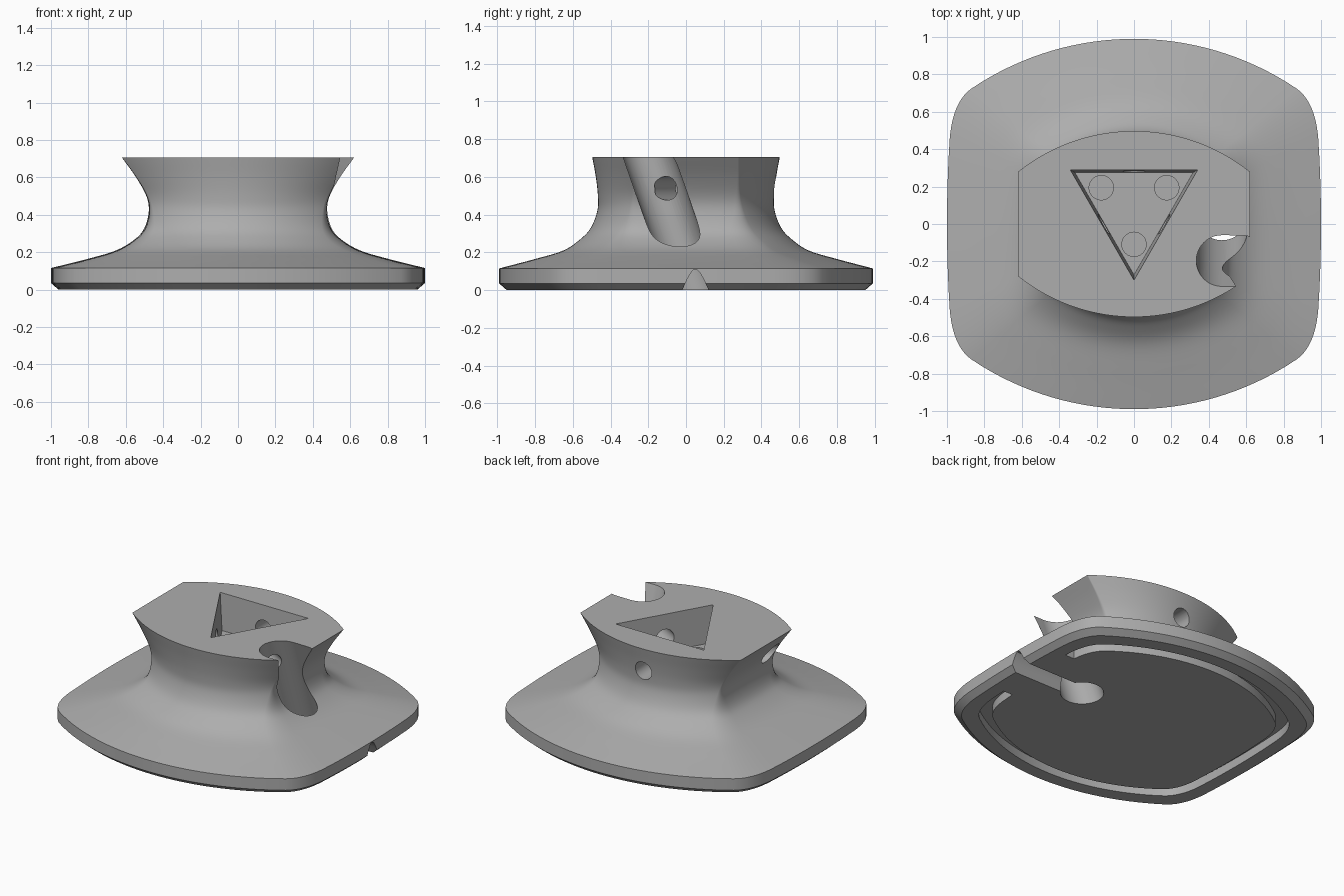
import bpy, bmesh, math
from mathutils import Vector

cube = bpy.data.objects.get("Cube")
if cube:
    bpy.data.objects.remove(cube, do_unlink=True)

grey = bpy.data.materials.new("warm_grey")
grey.use_nodes = True
COLOUR = (0.42, 0.42, 0.42, 1)
grey.diffuse_color = COLOUR
grey.node_tree.nodes["Principled BSDF"].inputs["Base Color"].default_value = COLOUR


def loft(name, rings, closed=False):
    """Skin a stack of equal-length rings; cap the ends, or join them if closed."""
    bm = bmesh.new()
    rows = [[bm.verts.new(p) for p in ring] for ring in rings]
    pairs = list(zip(rows, rows[1:]))
    if closed:
        pairs.append((rows[-1], rows[0]))
    else:
        bm.faces.new(rows[0])
        bm.faces.new(rows[-1])
    n = len(rows[0])
    for low, high in pairs:
        for i in range(n):
            j = (i + 1) % n
            bm.faces.new((low[i], low[j], high[j], high[i]))
    bmesh.ops.recalc_face_normals(bm, faces=bm.faces)
    mesh = bpy.data.meshes.new(name)
    bm.to_mesh(mesh)
    bm.free()
    mesh.materials.append(grey)
    obj = bpy.data.objects.new(name, mesh)
    bpy.context.collection.objects.link(obj)
    return obj


def cut(target, cutter):
    cutter.hide_render = True
    mod = target.modifiers.new(cutter.name, 'BOOLEAN')
    mod.operation = 'DIFFERENCE'
    mod.solver = 'EXACT'
    mod.object = cutter
    bpy.context.view_layer.objects.active = target
    bpy.ops.object.modifier_apply(modifier=mod.name)
    bpy.data.objects.remove(cutter, do_unlink=True)


def circle(x, y, z, r, n=40):
    return [(x + r * math.cos(math.tau * i / n), y + r * math.sin(math.tau * i / n), z)
            for i in range(n)]


def outline(z, a, b, yc, r):
    """Bowed front and back, nearly straight sides, corners rounded by r."""
    bulge = 0.3 * a * r
    ax, h = a - bulge, b - yc
    radius = (ax * ax + h * h) / (2 * h)

    def arc(x):
        return Vector((x, b - radius + math.sqrt(radius * radius - x * x)))

    def side(y):
        return Vector((a - bulge * (y / yc) ** 2, y))

    quarter = [arc(ax * (1 - r) * i / 16) for i in range(16)]
    p, c, q = arc(ax * (1 - r)), Vector((ax, yc)), side(yc * (1 - 3 * r))
    for i in range(10):
        t = i / 10
        quarter.append(p * (1 - t) ** 2 + c * 2 * t * (1 - t) + q * t * t)
    quarter += [side(q.y * (1 - i / 5)) for i in range(6)]
    half = quarter + [Vector((v.x, -v.y)) for v in quarter[-2::-1]]
    full = half + [Vector((-v.x, v.y)) for v in half[-2:0:-1]]
    return [(v.x, v.y, z) for v in full]


def smooth_rows(rows, steps=5):
    """Catmull-Rom interpolation between profile rows."""
    rows = [Vector(r) for r in rows]
    pts = [2 * rows[0] - rows[1]] + rows + [2 * rows[-1] - rows[-2]]
    result = []
    for i in range(1, len(pts) - 2):
        p0, p1, p2, p3 = pts[i - 1:i + 3]
        for s in range(steps):
            t = s / steps
            result.append(p1 + 0.5 * t * (p2 - p0 + t * (2 * p0 - 5 * p1 + 4 * p2 - p3
                          + t * (3 * (p1 - p2) + p3 - p0))))
    return result + [rows[-1]]


# Body: flared foot, narrow waist, overhanging top (z, half width, half depth, corner y, rounding)
flare = [
    (0.115, 1.0, 0.99, 0.65, 0.1),
    (0.165, 0.8, 0.8, 0.52, 0.1),
    (0.21, 0.65, 0.65, 0.42, 0.1),
    (0.27, 0.55, 0.56, 0.35, 0.1),
    (0.33, 0.5, 0.505, 0.31, 0.08),
    (0.42, 0.477, 0.47, 0.29, 0.04),
    (0.5, 0.49, 0.467, 0.28, 0.02),
    (0.6, 0.545, 0.478, 0.28, 0.01),
    (0.705, 0.62, 0.497, 0.28, 0.005),
]
foot = [(0, 0.96, 0.95, 0.62, 0.1), (0.035, 1.0, 0.99, 0.65, 0.1)]
body = loft("stand_body", [outline(*r) for r in foot + smooth_rows(flare)])

# Tapered triangular socket in the top
CY = 0.093


def triangle(z, r):
    return [(r * math.sin(k * math.tau / 3), CY - r * math.cos(k * math.tau / 3), z)
            for k in range(3)]


FLOOR = 0.45
cut(body, loft("socket", [triangle(FLOOR, 0.365), triangle(0.705, 0.393), triangle(0.75, 0.398)]))

# Round pockets in the socket floor, one per corner
for x, y, z in triangle(0, 0.202):
    cut(body, loft("floor_pocket", [circle(x, y, FLOOR - 0.08, 0.065),
                                    circle(x, y, FLOOR + 0.01, 0.065)]))

# Level bores from each socket wall to the outside
for angle, reach in ((90, 0.7), (210, 0.75), (330, 0.42)):
    d = Vector((math.cos(math.radians(angle)), math.sin(math.radians(angle)), 0))
    across, up = Vector((-d.y, d.x, 0)), Vector((0, 0, 1))
    centre = Vector((0, CY, 0.54))
    cut(body, loft("bore", [[centre + d * s + across * u + up * v
                             for u, v, w in circle(0, 0, 0, 0.063, 32)]
                            for s in (0.1, reach)]))

# Slanted round slot through the left side, open outward near the top
SX, SY, R = 0.47, 0.05, 0.137


def slot_ring(z, stretch=0):
    return [(x + (stretch if x > SX + 0.001 else 0), y, z)
            for x, y, z in circle(SX, SY - 0.35 * z, z, R, 48)]


cut(body, loft("slot", [slot_ring(-0.05), slot_ring(0.8)]))
cut(body, loft("slot_mouth", [slot_ring(0.45, 0.1), slot_ring(0.8, 0.1)]))

# Pointed cable channel under the foot, from the slot to the left edge
half = [(0.08, -0.02), (0.07, 0), (0.045, 0.055), (0.022, 0.095), (0.009, 0.108)]
section = half + [(-y, z) for y, z in reversed(half)]
cut(body, loft("channel", [[(x, SY + y, z) for y, z in section] for x in (SX, 1.1)]))

# Groove around the underside, interrupted beside the channel
GROOVE = 0.06


def groove_ring(z, inset):
    return outline(z, 1 - inset, 0.99 - inset, 0.65 - inset * 0.8, 0.1)


groove = loft("groove", [groove_ring(-0.03, 0.13), groove_ring(GROOVE, 0.13),
                         groove_ring(GROOVE, 0.2), groove_ring(-0.03, 0.2)], closed=True)
gap = loft("groove_gap", [[(x, SY + y, z) for x, y in
                           ((0.5, -0.3), (1.1, -0.3), (1.1, 0.3), (0.5, 0.3))]
                          for z in (-0.1, 0.2)])
cut(groove, gap)
cut(body, groove)

# Smooth the curved walls, keep the edges crisp
bpy.ops.object.select_all(action='DESELECT')
body.select_set(True)
bpy.context.view_layer.objects.active = body
bpy.ops.object.shade_smooth_by_angle(angle=math.radians(30))
